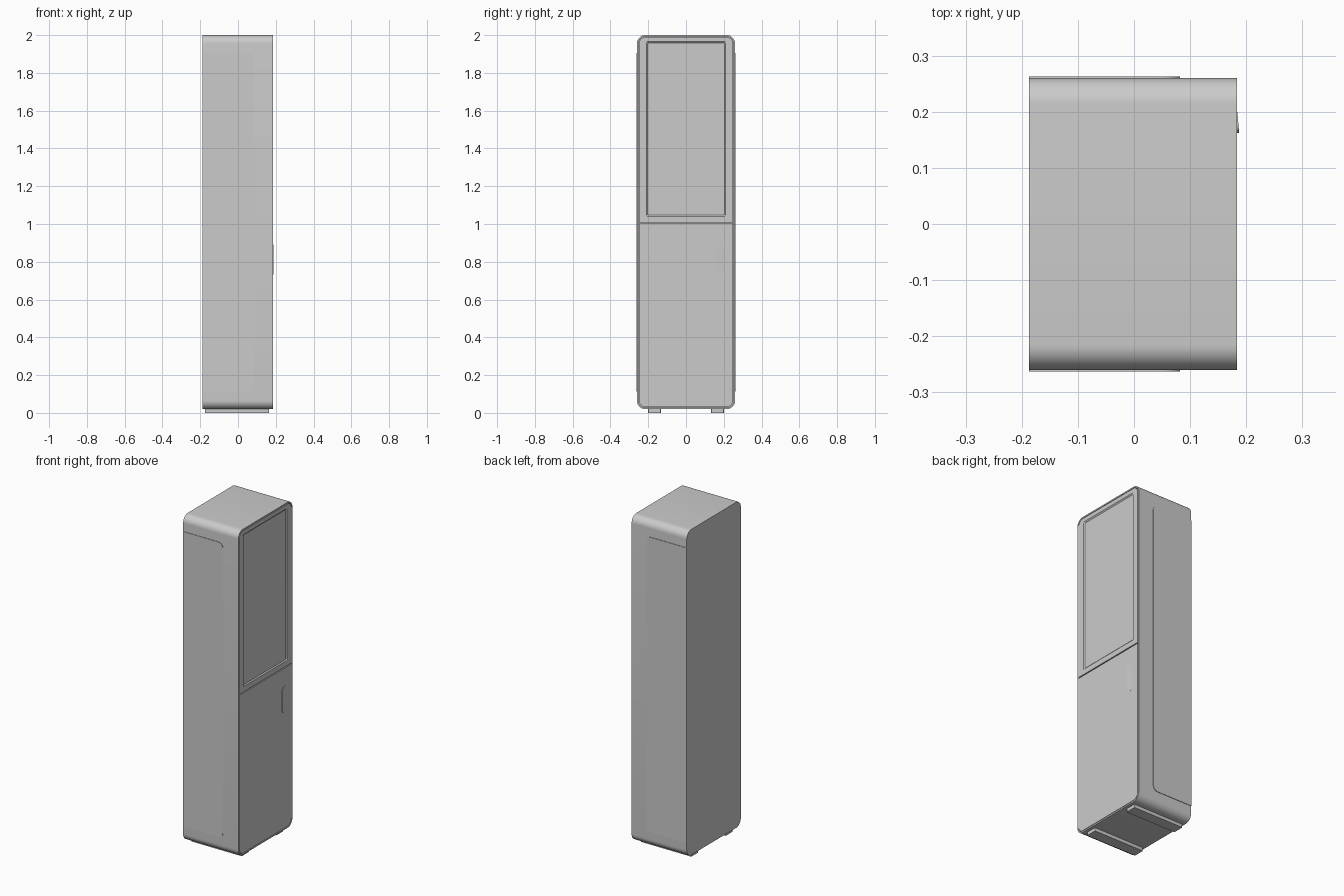
import bpy, bmesh, math

if "Cube" in bpy.data.objects:
    bpy.data.objects.remove(bpy.data.objects["Cube"])

SEG = 10
BACK, FRONT = -0.187, 0.184


def outline(u0, u1, v0, v1, radii):
    """Rounded rectangle; radii run bottom-right, top-right, top-left, bottom-left."""
    pts = []
    corners = [(u1, v0, -1, 1), (u1, v1, -1, -1), (u0, v1, 1, -1), (u0, v0, 1, 1)]
    for i, ((u, v, su, sv), r) in enumerate(zip(corners, radii)):
        for k in range(SEG + 1):
            a = math.radians(-90 + 90 * i + 90 * k / SEG)
            pts.append((u + su * r + r * math.cos(a), v + sv * r + r * math.sin(a)))
    return pts


def loft(name, loops):
    """Skin matching 3D loops and cap both ends."""
    bm = bmesh.new()
    rings = [[bm.verts.new(p) for p in loop] for loop in loops]
    n = len(rings[0])
    for a, b in zip(rings, rings[1:]):
        for i in range(n):
            j = (i + 1) % n
            bm.faces.new((a[i], a[j], b[j], b[i]))
    bm.faces.new(rings[0][::-1])
    bm.faces.new(rings[-1])
    bmesh.ops.recalc_face_normals(bm, faces=bm.faces)
    mesh = bpy.data.meshes.new(name)
    bm.to_mesh(mesh)
    bm.free()
    obj = bpy.data.objects.new(name, mesh)
    bpy.context.collection.objects.link(obj)
    bpy.ops.object.select_all(action='DESELECT')
    obj.select_set(True)
    bpy.context.view_layer.objects.active = obj
    bpy.ops.object.shade_smooth_by_angle(angle=math.radians(30))
    return obj


def at_x(x, pts):
    return [(x, u, v) for u, v in pts]


def at_y(y, pts):
    return [(u, y, v) for u, v in pts]


def at_z(z, pts):
    return [(u, v, z) for u, v in pts]


def box_outline(inset, r):
    return outline(-0.26 + inset, 0.26 - inset, 0.02 + inset, 2 - inset, [r] * 4)


# Cabinet shell with a shallow front pocket for the doors
loft("cabinet_shell", [
    at_x(BACK, box_outline(0, 0.045)),
    at_x(FRONT, box_outline(0, 0.045)),
    at_x(FRONT, box_outline(0.008, 0.037)),
    at_x(FRONT - 0.012, box_outline(0.008, 0.037)),
])

# Lower door
s, r, e = 0.0005, 0.034, 0.249
lower = outline(-e, e, 0.031, 1.002, [r, s, s, r])
loft("lower_door", [at_x(FRONT - 0.012, lower), at_x(FRONT, lower)])

# Upper door with recessed window panel
upper = outline(-e, e, 1.008, 1.989, [s, r, r, s])
window = outline(-0.21, 0.21, 1.04, 1.965, [0.004] * 4)
pane = outline(-0.203, 0.203, 1.047, 1.958, [0.003] * 4)
loft("upper_door", [
    at_x(FRONT - 0.012, upper), at_x(FRONT, upper),
    at_x(FRONT, window), at_x(FRONT - 0.006, pane),
])

# Wedge shaped door pull
grip = outline(0.162, 0.2, 0.73, 0.895, [0.018] * 4)
loft("door_handle", [
    at_x(FRONT - 0.002, grip),
    [(FRONT + 0.0003 + 0.003 * (0.2 - y) / 0.038, y, z) for y, z in grip],
])

# Side panels and base runners on both sides
panel = outline(BACK, 0.082, 0.112, 1.905, [0.032, 0.032, s, s])
runner = outline(-0.175, 0.165, 0.133, 0.2, [0.004] * 4)
for side, sign in (("left", -1), ("right", 1)):
    loft(side + "_side_panel", [at_y(sign * 0.255, panel), at_y(sign * 0.263, panel)])
    foot = [(u, sign * v) for u, v in runner]
    loft(side + "_base_runner", [at_z(0, foot), at_z(0.022, foot)])
